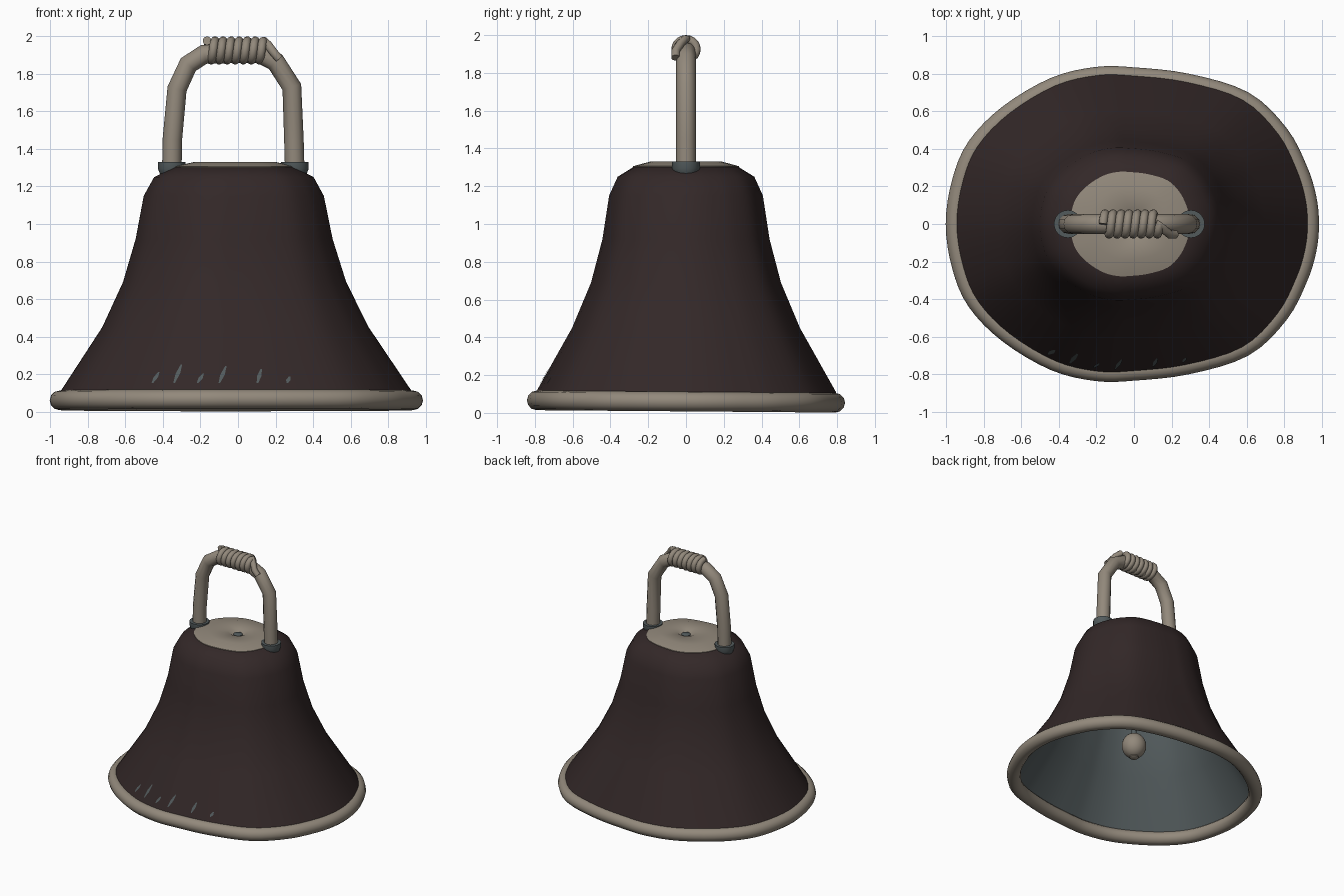
import bpy
from math import sin, cos, pi, radians
from mathutils import Vector
from mathutils.bvhtree import BVHTree

if "Cube" in bpy.data.objects:
    bpy.data.objects.remove(bpy.data.objects["Cube"])


def material(name, color):
    m = bpy.data.materials.new(name)
    m.use_nodes = True
    m.diffuse_color = (*color, 1)
    m.node_tree.nodes["Principled BSDF"].inputs["Base Color"].default_value = (*color, 1)
    return m


BROWN = material("dark brown", (0.033, 0.021, 0.021))
CREAM = material("warm cream", (0.29, 0.25, 0.20))
GREY = material("slate grey", (0.085, 0.104, 0.108))


def smooth(ob, angle=50):
    bpy.ops.object.select_all(action='DESELECT')
    ob.select_set(True)
    bpy.context.view_layer.objects.active = ob
    bpy.ops.object.shade_smooth_by_angle(angle=radians(angle))


def make_mesh(name, verts, faces, mats):
    me = bpy.data.meshes.new(name)
    me.from_pydata(verts, [], faces)
    for m in mats:
        me.materials.append(m)
    ob = bpy.data.objects.new(name, me)
    bpy.context.collection.objects.link(ob)
    return ob


def tube(name, points, radius, mat, closed=False):
    cu = bpy.data.curves.new(name, 'CURVE')
    cu.dimensions = '3D'
    cu.bevel_depth = radius
    cu.bevel_resolution = 4
    cu.use_fill_caps = True
    sp = cu.splines.new('POLY')
    sp.points.add(len(points) - 1)
    for p, co in zip(sp.points, points):
        p.co = (*co, 1)
    sp.use_cyclic_u = closed
    cu.materials.append(mat)
    ob = bpy.data.objects.new(name, cu)
    bpy.context.collection.objects.link(ob)
    bpy.ops.object.select_all(action='DESELECT')
    ob.select_set(True)
    bpy.context.view_layer.objects.active = ob
    bpy.ops.object.convert(target='MESH')
    smooth(bpy.context.object, 60)


# Rounded, slightly uneven plan outline, mirrored front to back
half = [(0.99, 0), (0.975, 0.15), (0.925, 0.31), (0.82, 0.51), (0.62, 0.70), (0.3, 0.80),
        (0, 0.835), (-0.2, 0.838), (-0.44, 0.78), (-0.7, 0.625), (-0.88, 0.44),
        (-0.965, 0.24), (-1, 0)]
ctrl = [Vector((x / 0.995, y / 0.838)) for x, y in half]
ctrl += [Vector((p.x, -p.y)) for p in ctrl[-2:0:-1]]
outline = []
for i in range(len(ctrl)):
    a, b, c, d = (ctrl[(i + k) % len(ctrl)] for k in (-1, 0, 1, 2))
    for s in range(4):
        t = s / 4
        outline.append(0.5 * (2 * b + (c - a) * t + (2 * a - 5 * b + 4 * c - d) * t * t
                              + (3 * b - a - 3 * c + d) * t ** 3))
N = len(outline)


def ring(rx, ry, cx, z):
    return [(cx + p.x * rx, p.y * ry, z) for p in outline]


def loft(name, rows, mats, rule=None):
    verts = [v for r in rows for v in ring(*r)]
    faces = [(i * N + j, i * N + (j + 1) % N, (i + 1) * N + (j + 1) % N, (i + 1) * N + j)
             for i in range(len(rows) - 1) for j in range(N)]
    faces.append(tuple((len(rows) - 1) * N + j for j in range(N)))
    ob = make_mesh(name, verts, faces, mats)
    if rule:
        for k, poly in enumerate(ob.data.polygons):
            poly.material_index = rule(k // N)
    smooth(ob, 60)
    return ob


# Bell body: flared outer wall, then the grey inner wall
wall = [(0.965, 0.81, -0.004, 0.06), (0.935, 0.79, -0.005, 0.11), (0.71, 0.60, -0.01, 0.45),
        (0.595, 0.50, -0.015, 0.69), (0.525, 0.44, -0.018, 0.92), (0.48, 0.405, -0.02, 1.15),
        (0.425, 0.36, -0.02, 1.25), (0.32, 0.275, -0.02, 1.303)]
inner = [(rx - 0.03, ry - 0.03, cx, z - 0.03 * (z > 1)) for rx, ry, cx, z in wall]
outer_rows = wall + [(0.02, 0.02, -0.02, 1.303)]
body = loft("bell_body", outer_rows, [BROWN])
lining = loft("bell_lining", inner, [GREY])
lining.data.flip_normals()

# Thick rolled rim along the lip
tube("lip_rim", [(x, y, 0.060 - 0.008 * y) for x, y, z in ring(0.943, 0.786, -0.004, 0)],
     0.052, CREAM, True)

# Domed crown plate with a dimple and a bolt in the middle
loft("crown_plate", [(0.32, 0.278, -0.02, 1.295), (0.32, 0.278, -0.02, 1.306),
                     (0.22, 0.19, -0.015, 1.33), (0.07, 0.06, -0.003, 1.328),
                     (0.035, 0.035, 0, 1.308)], [CREAM])


def lathe(name, profile, x, mat, sides=24):
    verts = [(x + r * cos(2 * pi * j / sides), r * sin(2 * pi * j / sides), z)
             for r, z in profile for j in range(sides)]
    n = len(profile)
    faces = [(i * sides + j, i * sides + (j + 1) % sides,
              (i + 1) * sides + (j + 1) % sides, (i + 1) * sides + j)
             for i in range(n - 1) for j in range(sides)]
    faces += [tuple(range(sides))[::-1], tuple(range((n - 1) * sides, n * sides))]
    smooth(make_mesh(name, verts, faces, [mat]), 40)


lathe("crown_bolt", [(0.034, 1.29), (0.034, 1.314), (0.026, 1.32)], 0, GREY)

# Clapper: rod, ball and small end knob
lathe("clapper_rod", [(0.02, 0.42), (0.02, 1.29)], 0, GREY)
ball = [(0.092 * sin(pi * k / 14), 0.36 - 0.1 * cos(pi * k / 14)) for k in range(1, 14)]
lathe("clapper_ball", ball, 0, CREAM)
lathe("clapper_knob", [(0.018, 0.25), (0.034, 0.258), (0.034, 0.275)], 0, CREAM)

# Handle sockets and arched handle
for side, x in (("right", -0.353), ("left", 0.303)):
    lathe(side + "_socket", [(0.035, 1.235), (0.06, 1.258), (0.074, 1.295), (0.074, 1.33)],
          x, GREY)
arch = [(-0.353, 1.27), (-0.35, 1.45), (-0.325, 1.72), (-0.265, 1.85), (-0.18, 1.905),
        (0.11, 1.91), (0.2, 1.865), (0.287, 1.73), (0.298, 1.45), (0.303, 1.27)]
tube("handle", [(x, 0, z) for x, z in arch], 0.052, CREAM)

# Cord wound round the grip, with a loose tail
turns, steps = 7, 20
cord = []
for k in range(turns * steps + 1):
    a = 2 * pi * k / steps
    cord.append((-0.165 + 0.3 * k / (turns * steps), 0.055 * sin(a), 1.925 + 0.052 * cos(a)))
cord += [(0.16, -0.03, 1.955), (0.19, -0.055, 1.915), (0.22, -0.055, 1.88)]
tube("grip_cord", cord, 0.023, CREAM)

# Slanted scratches laid on the front of the flare: x, run, height
tree = BVHTree.FromObject(body, bpy.context.evaluated_depsgraph_get())
scratches = [(-0.455, 0.035, 0.06), (-0.34, 0.04, 0.10), (-0.215, 0.03, 0.05),
             (-0.10, 0.035, 0.09), (0.103, 0.02, 0.075), (0.262, 0.012, 0.035)]
for k, (x, run, height) in enumerate(scratches):
    verts = []
    for s in range(5):
        t = s / 4
        w = 0.004 + 0.008 * (1 - abs(2 * t - 1))
        for side in (-1, 1):
            px, pz = x + run * t + side * w, 0.15 + height * t
            hit, normal, _, _ = tree.ray_cast(Vector((px, -3, pz)), Vector((0, 1, 0)))
            if normal.y > 0:
                normal = -normal
            verts.append(hit + normal * 0.004)
    faces = [(2 * s, 2 * s + 1, 2 * s + 3, 2 * s + 2) for s in range(4)]
    make_mesh("scratch_%d" % (k + 1), verts, faces, [GREY])
